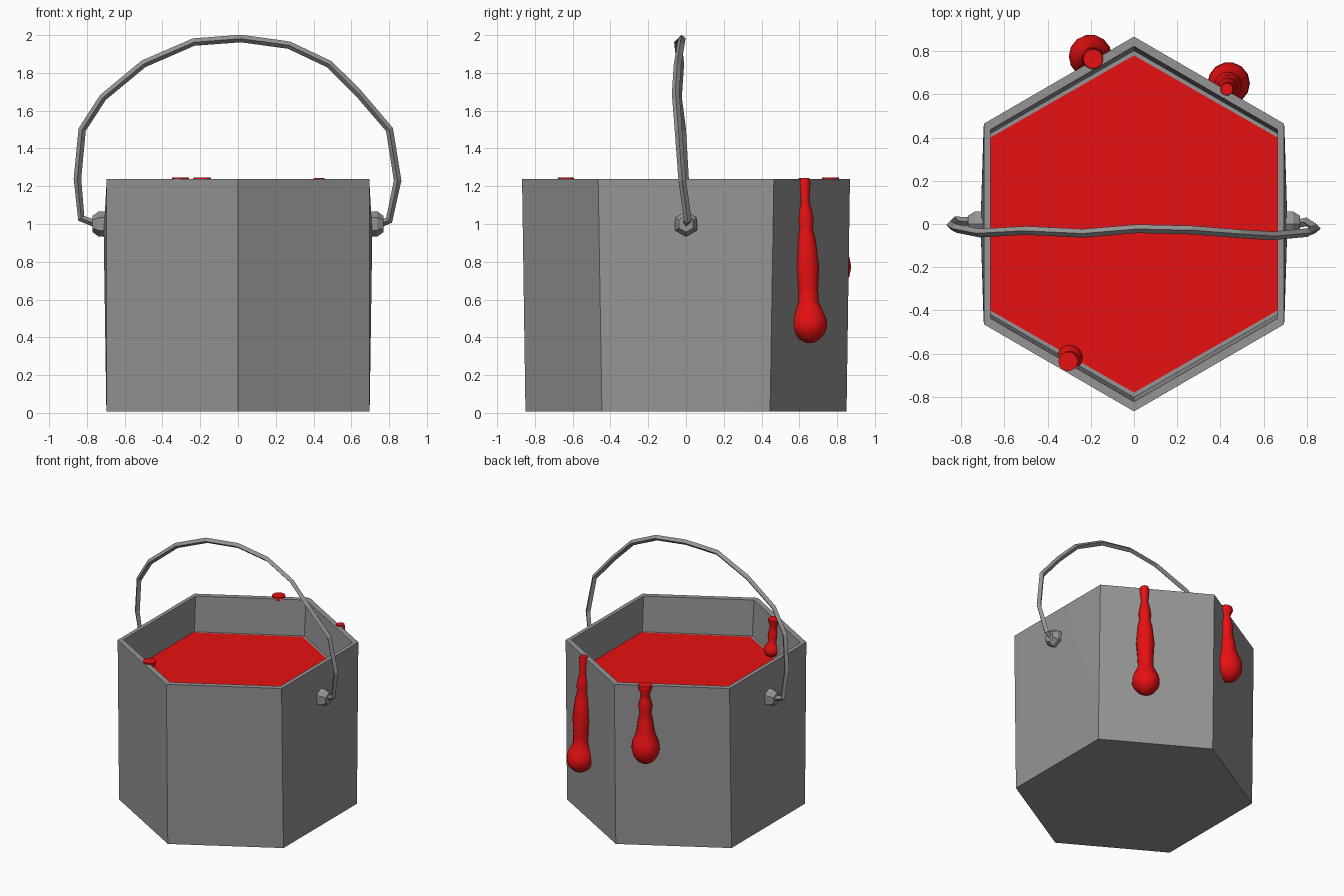
import bpy, bmesh, math
from mathutils import Vector

if "Cube" in bpy.data.objects:
    bpy.data.objects.remove(bpy.data.objects["Cube"])


def material(name, color):
    m = bpy.data.materials.new(name)
    m.diffuse_color = (*color, 1)
    m.use_nodes = True
    m.node_tree.nodes["Principled BSDF"].inputs["Base Color"].default_value = m.diffuse_color
    return m


red = material("red_paint", (0.8, 0.005, 0.006))
grey = material("grey_metal", (0.3, 0.3, 0.3))


def finish(name, bm, mat, smooth_angle=0):
    bmesh.ops.recalc_face_normals(bm, faces=bm.faces)
    bm.normal_update()
    for f in bm.faces:
        f.smooth = smooth_angle > 0
    for e in bm.edges:
        e.smooth = e.calc_face_angle(0) < math.radians(smooth_angle)
    me = bpy.data.meshes.new(name)
    bm.to_mesh(me)
    bm.free()
    me.materials.append(mat)
    ob = bpy.data.objects.new(name, me)
    bpy.context.collection.objects.link(ob)
    return ob


def hexagon(bm, x, y, side_y, z):
    pts = [(0, -y), (x, -side_y), (x, side_y), (0, y), (-x, side_y), (-x, -side_y)]
    return [bm.verts.new((a, b, z)) for a, b in pts]


def bridge(bm, a, b):
    n = len(a)
    return [bm.faces.new((a[i], a[(i + 1) % n], b[(i + 1) % n], b[i])) for i in range(n)]


# Hexagonal bucket: floor, outer wall, rim, inner wall and ledge around the paint
bm = bmesh.new()
rings = [hexagon(bm, *r) for r in [(0.697, 0.85, 0.445, 0.007), (0.695, 0.868, 0.465, 1.237),
                                   (0.665, 0.823, 0.437, 1.237), (0.664, 0.803, 0.42, 0.97),
                                   (0.663, 0.78, 0.40, 0.97)]]
bm.faces.new(rings[0])
walls = [bridge(bm, a, b) for a, b in zip(rings, rings[1:])]
# The two side walls swell slightly towards the handle bolts
for f in (walls[0][1], walls[0][4]):
    s = 1 if f.calc_center_median().x > 0 else -1
    v = bmesh.ops.poke(bm, faces=[f])["verts"][0]
    v.co = (s * 0.711, 0, 0.95)
finish("bucket", bm, grey, 25)

# Paint surface
bm = bmesh.new()
bm.faces.new(hexagon(bm, 0.664, 0.781, 0.401, 0.972))
finish("paint_surface", bm, red)

# Handle bolts
for side, name in ((1, "right_bolt"), (-1, "left_bolt")):
    bm = bmesh.new()
    prev = None
    for x, r in ((0.69, 0.066), (0.737, 0.067), (0.77, 0.043)):
        ring = [bm.verts.new((side * x, r * math.sin(i * math.pi / 3), 1.0 + r * math.cos(i * math.pi / 3)))
                for i in range(6)]
        if prev:
            bridge(bm, prev, ring)
        else:
            bm.faces.new(ring)
        prev = ring
    bm.faces.new(prev)
    finish(name, bm, grey)

# Hand-bent wire handle
path = [(-0.75, 0.01, 1.0), (-0.83, 0.015, 1.03), (-0.85, -0.005, 1.24), (-0.825, -0.02, 1.5),
        (-0.715, -0.042, 1.67), (-0.5, -0.03, 1.848), (-0.235, -0.043, 1.963), (0.015, -0.022, 1.982),
        (0.27, -0.028, 1.947), (0.485, -0.045, 1.845), (0.64, -0.055, 1.69), (0.802, -0.04, 1.5),
        (0.845, -0.02, 1.23), (0.8, 0.01, 1.02), (0.75, 0.0, 1.0)]
cu = bpy.data.curves.new("handle", "CURVE")
cu.dimensions = "3D"
cu.bevel_depth = 0.02
cu.bevel_resolution = 0
cu.use_fill_caps = True
sp = cu.splines.new("POLY")
sp.points.add(len(path) - 1)
for p, co in zip(sp.points, path):
    p.co = (*co, 1)
sp.use_smooth = False
cu.materials.append(grey)
bpy.context.collection.objects.link(bpy.data.objects.new("handle", cu))


# Paint drips: rings of (height, radius) sliding from the rim to the bulb centre
def drip(name, top, bulb, profile, seg=14):
    bm = bmesh.new()
    z0, z1 = profile[0][0], profile[-1][0]
    prev = None
    for z, r in profile:
        c = Vector(top).lerp(Vector(bulb), (z0 - z) / (z0 - z1))
        ring = [bm.verts.new((c.x + r * math.cos(i * math.tau / seg), c.y + r * math.sin(i * math.tau / seg), z))
                for i in range(seg)]
        if prev:
            bridge(bm, prev, ring)
        else:
            bm.faces.new(ring)
        prev = ring
    bm.faces.new(prev)
    finish(name, bm, red, 70)


drip("long_drip", (0.43, 0.625), (0.44, 0.655),
     [(1.244, 0.028), (1.22, 0.034), (1.12, 0.024), (1.07, 0.037), (1.02, 0.044), (0.975, 0.038),
      (0.92, 0.052), (0.78, 0.065), (0.66, 0.056), (0.59, 0.055), (0.54, 0.078), (0.5, 0.094),
      (0.46, 0.098), (0.42, 0.083), (0.39, 0.055), (0.37, 0.02)])
drip("short_drip", (-0.19, 0.765), (-0.205, 0.78),
     [(1.247, 0.045), (1.225, 0.05), (1.18, 0.03), (1.14, 0.036), (1.09, 0.05), (1.04, 0.04),
      (0.98, 0.052), (0.91, 0.062), (0.87, 0.07), (0.82, 0.093), (0.77, 0.1), (0.72, 0.088),
      (0.68, 0.06), (0.655, 0.02)])
drip("inner_drip", (-0.305, -0.636), (-0.295, -0.615),
     [(1.247, 0.045), (1.225, 0.042), (1.19, 0.028), (1.15, 0.036), (1.11, 0.038), (1.075, 0.032),
      (1.05, 0.047), (1.02, 0.06), (0.99, 0.052), (0.965, 0.02)])
